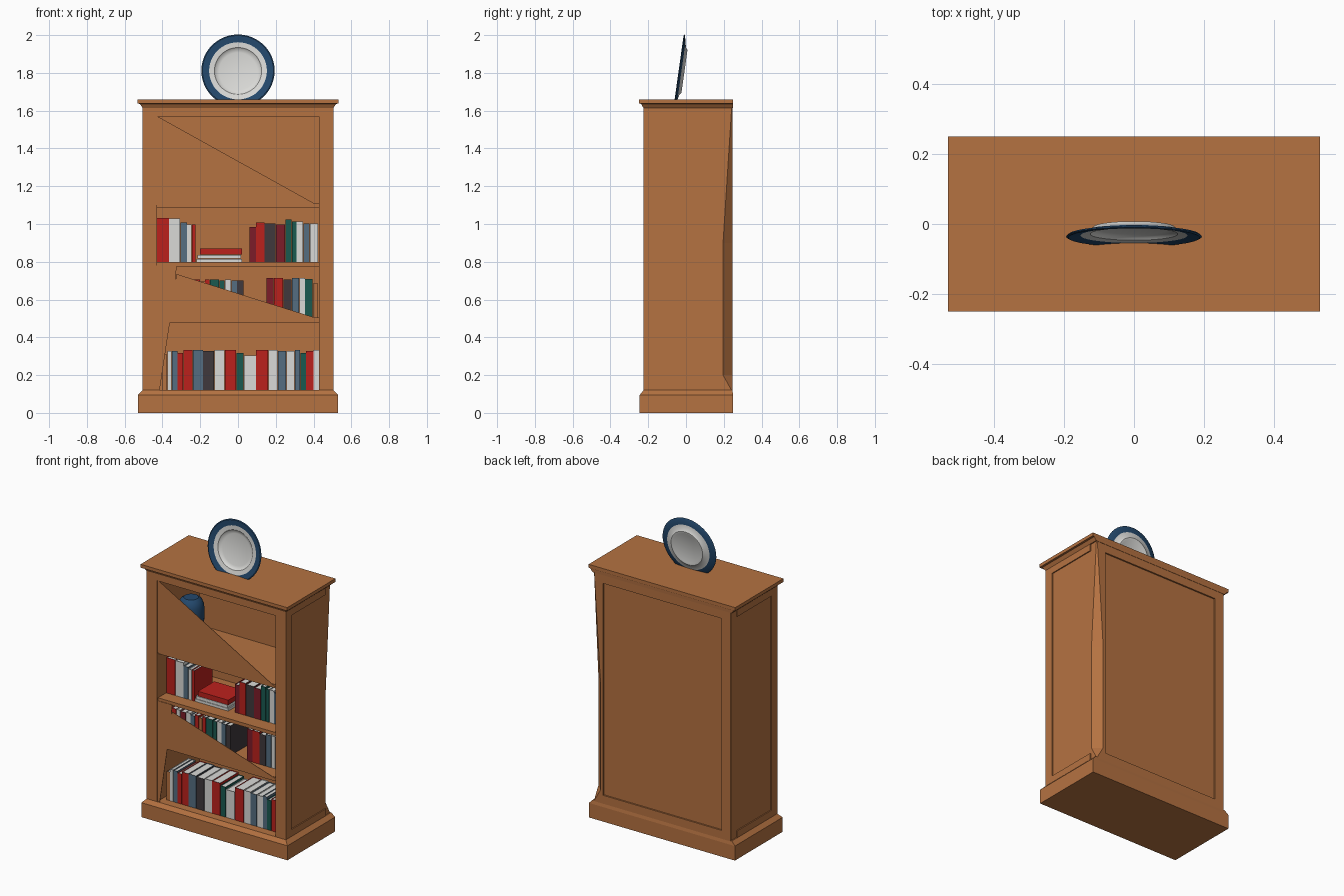
import bpy, bmesh, math
from mathutils import Matrix

if "Cube" in bpy.data.objects:
    bpy.data.objects.remove(bpy.data.objects["Cube"])

def material(name, r, g, b):
    m = bpy.data.materials.new(name)
    m.diffuse_color = (r, g, b, 1)
    m.use_nodes = True
    m.node_tree.nodes["Principled BSDF"].inputs["Base Color"].default_value = m.diffuse_color
    return m

MATS = {
    'o': material("wood", 0.46, 0.168, 0.053),
    'r': material("red", 0.50, 0.015, 0.012),
    'w': material("paper_white", 0.70, 0.70, 0.68),
    'd': material("charcoal", 0.05, 0.04, 0.045),
    'b': material("slate_blue", 0.09, 0.155, 0.22),
    'g': material("dark_green", 0.01, 0.10, 0.08),
    'm': material("maroon", 0.20, 0.012, 0.022),
    'p': material("plate_blue", 0.017, 0.065, 0.15),
}
KEYS = list(MATS)

def finish(name, bm, mats):
    bmesh.ops.recalc_face_normals(bm, faces=bm.faces)
    me = bpy.data.meshes.new(name)
    bm.to_mesh(me)
    bm.free()
    for m in mats:
        me.materials.append(m)
    ob = bpy.data.objects.new(name, me)
    bpy.context.collection.objects.link(ob)
    return ob

def loft(name, rings):
    bm = bmesh.new()
    loops = [[bm.verts.new(p) for p in ring] for ring in rings]
    n = len(loops[0])
    for a, b in zip(loops, loops[1:]):
        for i in range(n):
            j = (i + 1) % n
            bm.faces.new((a[i], a[j], b[j], b[i]))
    bm.faces.new(loops[0])
    bm.faces.new(loops[-1])
    return finish(name, bm, [MATS['o']])

def rect(x, y0, y1, z):
    return [(-x, y0, z), (x, y0, z), (x, y1, z), (-x, y1, z)]

def add_box(bm, x0, x1, y0, y1, z0, z1):
    mat = Matrix.Translation(((x0+x1)/2, (y0+y1)/2, (z0+z1)/2)) @ \
        Matrix.Diagonal((x1-x0, y1-y0, z1-z0, 1))
    verts = bmesh.ops.create_cube(bm, size=1, matrix=mat)['verts']
    return list({f for v in verts for f in v.link_faces})

def box(name, *d):
    bm = bmesh.new()
    add_box(bm, *d)
    return finish(name, bm, [MATS['o']])

# Plinth with sloped shoulder, and cornice top
loft("plinth", [rect(0.53, -0.245, 0.25, 0), rect(0.53, -0.245, 0.25, 0.095),
                rect(0.505, -0.225, 0.245, 0.12)])
loft("top_slab", [rect(0.505, -0.226, 0.248, 1.615), rect(0.52, -0.238, 0.249, 1.636),
                  rect(0.532, -0.25, 0.25, 1.638), rect(0.532, -0.25, 0.25, 1.66)])

# Side walls; the right rear corner is shaved off below the top
for s, label in ((1, "right"), (-1, "left")):
    rings = []
    for z, cut in ((0.115, 0.002), (0.2, 0.05), (0.9, 0.05), (1.62, 0.004)):
        c = cut if s > 0 else 0.002
        rings.append([(s*x, y, z) for x, y in ((0.43, -0.225), (0.498, -0.225),
                      (0.498, 0.246-c), (0.498-c, 0.246), (0.43, 0.246))])
    loft(label + "_wall", rings)
    for part, y0, y1, z0, z1 in (("front_stile", -0.225, -0.165, 0.115, 1.62),
                                 ("top_rail", -0.165, 0.19, 1.57, 1.62),
                                 ("bottom_rail", -0.165, 0.19, 0.115, 0.165)):
        xs = sorted((s*0.495, s*0.505))
        box(f"{label}_{part}", *xs, y0, y1, z0, z1)

# Front rail, back and shelves
box("front_top_rail", -0.43, 0.43, -0.225, -0.18, 1.57, 1.62)
box("back_panel", -0.43, 0.43, 0.215, 0.236, 0.115, 1.62)
box("back_top_rail", -0.43, 0.43, 0.23, 0.246, 1.56, 1.62)
box("back_bottom_rail", -0.43, 0.43, 0.23, 0.246, 0.115, 0.17)
for i, (z0, z1) in enumerate(((0.478, 0.505), (0.775, 0.798), (1.088, 1.112))):
    box(f"shelf_{i+1}", -0.43, 0.43, -0.215, 0.215, z0, z1)

# Thin angled boards across the front opening
for i, pts in enumerate((((-0.43, 1.572), (0.42, 1.1), (-0.43, 1.1)),
                         ((-0.325, 0.735), (0.42, 0.5), (-0.37, 0.48)),
                         ((-0.43, 0.78), (-0.325, 0.78), (-0.335, 0.65),
                          (-0.415, 0.12), (-0.43, 0.12)))):
    loft(f"front_board_{i+1}", [[(x, y, z) for x, z in pts] for y in (-0.219, -0.216)])

# Books: colour letter, thickness and height in hundredths
def book_row(name, x, y0, y1, z, spec):
    bm = bmesh.new()
    for item in spec.split():
        w, h = (float(v) / 100 for v in item[1:].split(','))
        faces = add_box(bm, x + 0.001, x + w - 0.001, y0, y1, z, z + h)
        for f in faces:
            f.material_index = KEYS.index(item[0])
        top = max(faces, key=lambda f: f.calc_center_median().z)
        bmesh.ops.inset_individual(bm, faces=[top], thickness=0.004, depth=-0.004)
        top.material_index = KEYS.index('w')
        x += w
    return finish(name, bm, list(MATS.values()))

book_row("bottom_books", -0.40, -0.17, 0.02, 0.118,
         "o2.5,19 w2.5,21 b3,21 r3,20 r5,21.5 b5.5,21.5 d6,21 w5.5,21.5 r6,21.5 g4,20 "
         "w6.5,18.5 r6.5,21.5 w5,21.5 b4.5,21 w4.5,21 b3,21.5 g3,20 r4,21 w3,21.5")
book_row("third_shelf_books_left", -0.40, -0.12, 0.06, 0.505,
         "r3.5,20 w3,20 m4,19.5 w3.5,20 b3,19 r3,20 o2.5,19 r2.5,20 g5,20 g3,19.5 w3.5,20 "
         "b3,19.5 d3.5,19.5")
book_row("third_shelf_books_right", 0.15, -0.12, 0.06, 0.505,
         "m4,21 r5,21 d4.5,20 b4,21 w3,21 g4,20.5 o3,18")
book_row("middle_books_left", -0.43, -0.13, 0.06, 0.798,
         "r6.5,23.3 w6,23 b3.5,21 w2.5,20 r2,20")
book_row("middle_books_right", 0.06, -0.12, 0.06, 0.798,
         "m3.5,18.5 r4.5,21 d6,20.5 m5,20 g3.5,22.5 g2.5,21.5 w3.5,21.5 b3.5,20.5 w4.5,20.5")

# Flat pile of books
bm = bmesh.new()
for key, x0, x1, z0, z1 in (('w', -0.22, 0.02, 0.798, 0.815), ('w', -0.215, 0.015, 0.817, 0.836),
                            ('r', -0.2, 0.02, 0.838, 0.87)):
    for f in add_box(bm, x0, x1, -0.13, 0.04, z0, z1):
        f.material_index = KEYS.index(key)
finish("book_pile", bm, list(MATS.values()))

# Turned shapes from (radius, height) profiles
def turned(name, profile, mats, rule, matrix, steps=48):
    bm = bmesh.new()
    vs = [bm.verts.new((r, 0, h)) for r, h in profile]
    es = [bm.edges.new(p) for p in zip(vs, vs[1:])]
    bmesh.ops.spin(bm, geom=vs + es, cent=(0, 0, 0), axis=(0, 0, 1),
                   angle=2 * math.pi, steps=steps)
    bmesh.ops.remove_doubles(bm, verts=bm.verts, dist=1e-5)
    for f in bm.faces:
        f.material_index = rule(f.calc_center_median())
    ob = finish(name, bm, mats)
    ob.matrix_world = matrix
    bpy.context.view_layer.objects.active = ob
    ob.select_set(True)
    bpy.ops.object.shade_smooth_by_angle(angle=math.radians(35))
    ob.select_set(False)

# Display plate leaning back on the top, blue rim by radius
turned("display_plate",
       [(0, -0.012), (0.10, -0.012), (0.118, -0.006), (0.125, 0.002), (0.153, 0.006),
        (0.188, 0.012), (0.194, 0.009), (0.188, 0.004), (0.153, -0.003), (0.125, -0.01),
        (0.115, -0.019), (0.105, -0.019), (0.10, -0.017), (0, -0.017)],
       [MATS['w'], MATS['p']], lambda c: int(math.hypot(c.x, c.y) > 0.153),
       Matrix.Translation((0, -0.027, 1.81)) @ Matrix.Rotation(math.radians(82), 4, 'X'))

# Blue jar standing on the upper shelf
turned("blue_jar", [(0, 0), (0.05, 0), (0.07, 0.08), (0.08, 0.16), (0.078, 0.24),
                    (0.065, 0.275), (0.045, 0.29), (0, 0.29)],
       [MATS['p']], lambda c: 0, Matrix.Translation((-0.34, 0.0, 1.112)), 24)
